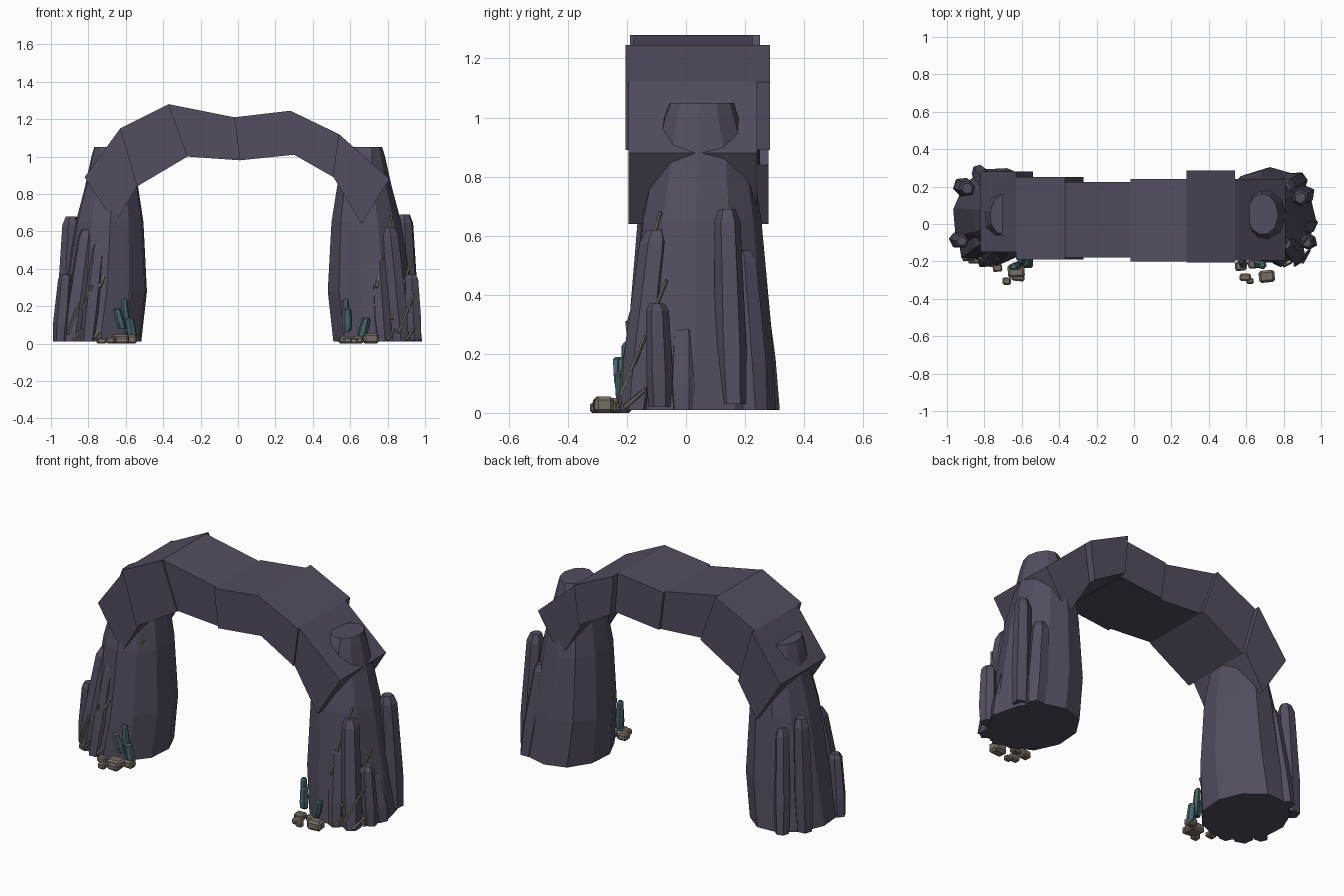
import bpy, bmesh, math, random
from mathutils import Vector, Matrix
from mathutils.bvhtree import BVHTree

random.seed(4)
if "Cube" in bpy.data.objects:
    bpy.data.objects.remove(bpy.data.objects["Cube"])


def material(name, rgb):
    m = bpy.data.materials.new(name)
    m.use_nodes = True
    m.diffuse_color = (*rgb, 1)
    m.node_tree.nodes["Principled BSDF"].inputs["Base Color"].default_value = (*rgb, 1)
    return m


STONE = material("purple stone", (0.085, 0.075, 0.115))
CRYSTAL = material("teal crystal", (0.06, 0.13, 0.145))
ROCK = material("tan rubble", (0.18, 0.155, 0.13))
ROOT = material("dry root", (0.16, 0.145, 0.115))


def finish(name, bm, mat):
    bmesh.ops.recalc_face_normals(bm, faces=bm.faces)
    me = bpy.data.meshes.new(name)
    bm.to_mesh(me)
    bm.free()
    me.materials.append(mat)
    ob = bpy.data.objects.new(name, me)
    bpy.context.collection.objects.link(ob)
    return ob


def loft(name, rings, sides, mat, jitter=0.0):
    """Stack of level rings (centre, x radius, y radius), closed at both ends."""
    bm = bmesh.new()
    wobble = [1 + random.uniform(-jitter, jitter) for _ in range(sides)]
    turn = random.uniform(0, 1)
    loops = []
    for c, rx, ry in rings:
        loop = []
        for i in range(sides):
            a = math.tau * (i + turn) / sides
            loop.append(bm.verts.new(Vector(c) + Vector(
                (math.cos(a) * rx * wobble[i], math.sin(a) * ry * wobble[i], 0))))
        loops.append(loop)
    for low, high in zip(loops, loops[1:]):
        for i in range(sides):
            j = (i + 1) % sides
            bm.faces.new((low[i], low[j], high[j], high[i]))
    bm.faces.new(loops[0][::-1])
    bm.faces.new(loops[-1])
    return finish(name, bm, mat)


def shard(name, base, top, r, mat=STONE, sides=6, tip=0.55):
    """Faceted prism that swells in the middle and is cut off at the tip."""
    b, t = Vector(base), Vector(top)
    rings = [(b, r * 0.85, r * 0.85), (b.lerp(t, 0.3), r, r),
             (b.lerp(t, 0.93), r * 0.85, r * 0.85), (t, r * tip, r * tip)]
    return loft(name, rings, sides, mat, 0.1)


# Pillars: z, outer x, inner x, front y, back y
profile = [(0.01, 0.97, 0.51, -0.22, 0.31), (0.28, 0.93, 0.48, -0.19, 0.295),
           (0.65, 0.87, 0.50, -0.16, 0.26), (0.84, 0.82, 0.53, -0.12, 0.23),
           (1.00, 0.785, 0.58, -0.08, 0.18), (1.05, 0.77, 0.61, -0.06, 0.165)]
ground = []
for side, label in ((-1, "right"), (1, "left")):
    rings = [((side * (o + i) / 2, (f + b) / 2, z), (o - i) / 2, (b - f) / 2)
             for z, o, i, f, b in profile]
    ground.append(loft(label + "_pillar", rings, 11, STONE, 0.035))

# Arch blocks: outer and inner outline, each block with its own depth
outer = [(-0.82, 0.89), (-0.63, 1.15), (-0.37, 1.28), (-0.02, 1.21),
         (0.28, 1.245), (0.54, 1.12), (0.81, 0.88)]
inner = [(-0.66, 0.64), (-0.54, 0.84), (-0.27, 1.0), (0.01, 0.98),
         (0.30, 1.01), (0.51, 0.89), (0.66, 0.64)]
depth = [(-0.15, 0.28), (-0.19, 0.25), (-0.18, 0.225),
         (-0.2, 0.24), (-0.205, 0.285), (-0.195, 0.24)]
for k, (front, back) in enumerate(depth):
    bm = bmesh.new()
    outline = (outer[k], outer[k + 1], inner[k + 1], inner[k])
    face = bm.faces.new([bm.verts.new((x, front, z)) for x, z in outline])
    out = bmesh.ops.extrude_face_region(bm, geom=[face])
    bmesh.ops.translate(bm, vec=(0, back - front, 0),
                        verts=[v for v in out["geom"] if isinstance(v, bmesh.types.BMVert)])
    finish(f"arch_block_{k + 1}", bm, STONE)

# Stone shards leaning on the pillars
shards = [
    ((0.92, 0.16, 0.03), (0.89, 0.14, 0.69), 0.055),
    ((0.94, -0.09, 0.02), (0.925, -0.10, 0.37), 0.045),
    ((0.93, 0.0, 0.01), (0.87, 0.0, 0.30), 0.06),
    ((0.87, -0.17, 0.01), (0.81, -0.10, 0.62), 0.06),
    ((0.78, -0.19, 0.01), (0.75, -0.13, 0.45), 0.05),
    ((0.88, 0.23, 0.01), (0.81, 0.19, 0.55), 0.06),
    ((-0.92, 0.20, 0.02), (-0.89, 0.19, 0.68), 0.055),
    ((-0.95, -0.08, 0.01), (-0.92, -0.09, 0.37), 0.045),
    ((-0.88, -0.15, 0.01), (-0.80, -0.09, 0.61), 0.06),
    ((-0.80, -0.19, 0.01), (-0.74, -0.12, 0.55), 0.055),
    ((-0.83, 0.28, 0.01), (-0.78, 0.21, 0.60), 0.05),
]
for k, (base, top, r) in enumerate(shards):
    ground.append(shard(f"stone_shard_{k + 1}", base, top, r))

# Dry roots: straight rods laid against the front surface
trees = [BVHTree.FromPolygons([v.co for v in o.data.vertices],
                              [p.vertices[:] for p in o.data.polygons]) for o in ground]


def surface_y(x, z):
    hits = [t.ray_cast(Vector((x, -1, z)), Vector((0, 1, 0)))[0] for t in trees]
    return min([h.y for h in hits if h and h.y < 0.1], default=-0.06)


roots = [(-0.74, 0.30, -0.56, 0.71), (-0.91, 0.05, -0.85, 0.22),
         (-0.83, 0.18, -0.78, 0.31), (-0.77, 0.03, -0.57, 0.26),
         (-0.88, 0.02, -0.83, 0.08), (0.74, 0.30, 0.82, 0.68),
         (0.82, 0.13, 0.93, 0.45), (0.86, 0.06, 0.94, 0.26),
         (0.80, 0.02, 0.84, 0.08), (0.90, 0.02, 0.94, 0.08)]
for k, (x1, z1, x2, z2) in enumerate(roots):
    a = Vector((x1, surface_y(x1, z1) - 0.006, z1))
    b = Vector((x2, surface_y(x2, z2) - 0.006, z2))
    bm = bmesh.new()
    turn = (b - a).to_track_quat("Z", "Y").to_matrix().to_4x4()
    bmesh.ops.create_cone(bm, cap_ends=True, segments=5, radius1=0.009, radius2=0.007,
                          depth=(b - a).length,
                          matrix=Matrix.Translation((a + b) / 2) @ turn)
    finish(f"root_{k + 1}", bm, ROOT)

# Teal crystals at the feet
crystals = [
    ((-0.59, -0.20, 0.06), (-0.61, -0.20, 0.24), 0.022),
    ((-0.62, -0.22, 0.08), (-0.65, -0.23, 0.19), 0.024),
    ((-0.56, -0.20, 0.02), (-0.58, -0.21, 0.14), 0.025),
    ((0.58, -0.20, 0.06), (0.575, -0.20, 0.24), 0.022),
    ((0.585, -0.21, 0.07), (0.585, -0.21, 0.19), 0.027),
    ((0.66, -0.21, 0.03), (0.69, -0.22, 0.14), 0.025),
]
for k, (base, top, r) in enumerate(crystals):
    shard(f"crystal_{k + 1}", base, top, r, CRYSTAL, 6, 0.4)

# Rubble: chamfered blocks, x, y, width, depth, height
rubble = [(-0.63, -0.25, 0.09, 0.07, 0.05), (-0.68, -0.305, 0.045, 0.04, 0.035),
          (-0.62, -0.285, 0.07, 0.04, 0.04), (-0.57, -0.21, 0.06, 0.05, 0.045),
          (-0.73, -0.235, 0.05, 0.04, 0.03), (0.57, -0.225, 0.06, 0.05, 0.04),
          (0.71, -0.28, 0.085, 0.065, 0.055), (0.595, -0.285, 0.06, 0.04, 0.035),
          (0.62, -0.305, 0.04, 0.03, 0.03), (0.64, -0.215, 0.06, 0.045, 0.04)]
for k, (x, y, w, d, h) in enumerate(rubble):
    bm = bmesh.new()
    bmesh.ops.create_cube(bm, size=1, matrix=Matrix.Translation((x, y, h / 2))
                          @ Matrix.Rotation(random.uniform(-0.12, 0.12), 4, "Z")
                          @ Matrix.Diagonal((w, d, h, 1)))
    bmesh.ops.bevel(bm, geom=bm.edges[:], offset=min(d, h) * 0.22, segments=1, affect="EDGES")
    finish(f"rubble_{k + 1}", bm, ROCK)
